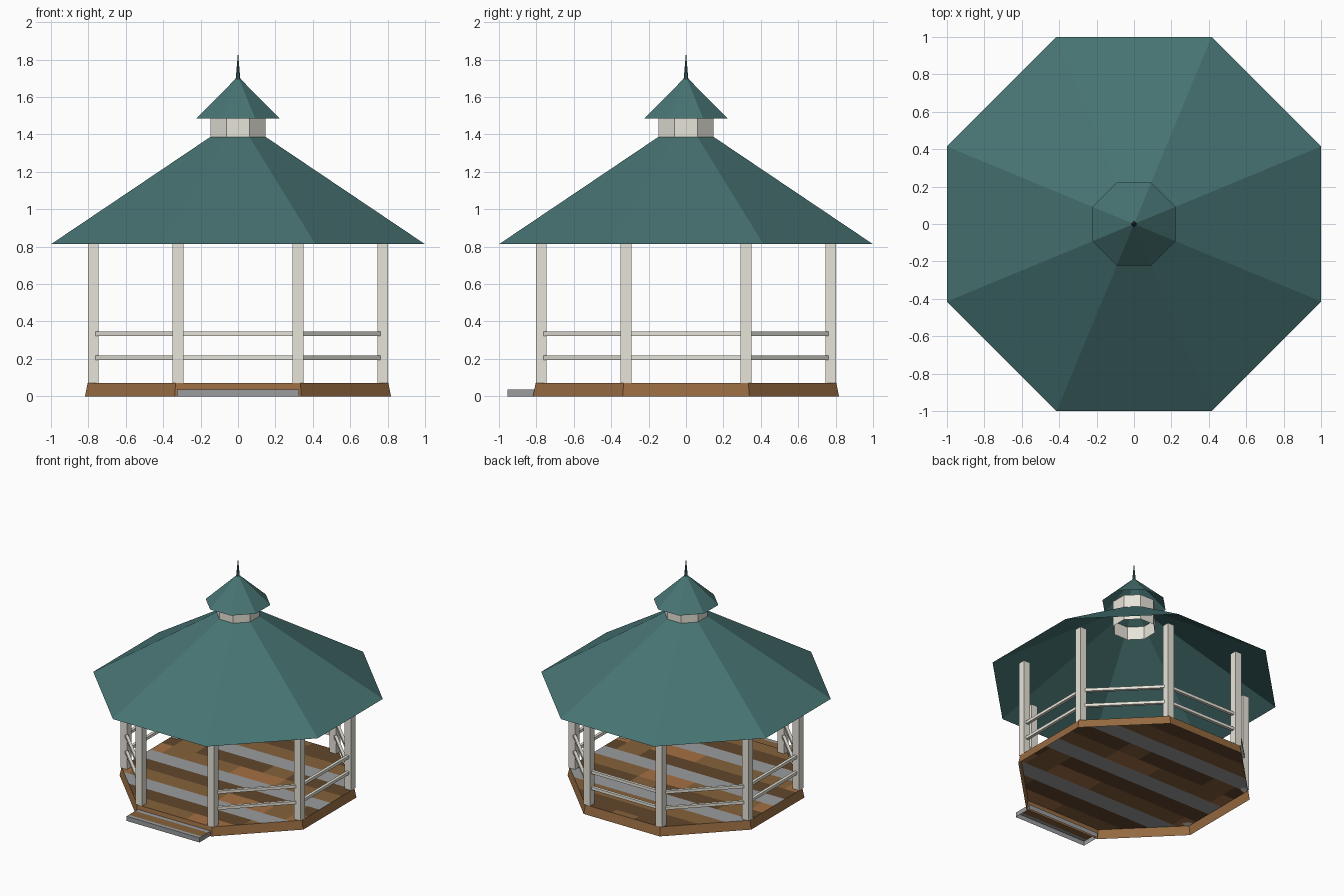
import bpy, bmesh, math, random
from mathutils import Vector, Matrix

if "Cube" in bpy.data.objects:
    bpy.data.objects.remove(bpy.data.objects["Cube"])

random.seed(4)
C8 = math.cos(math.pi / 8)


def mat(name, srgb):
    lin = [((c / 255 + 0.055) / 1.055) ** 2.4 for c in srgb]
    m = bpy.data.materials.new(name)
    m.diffuse_color = (*lin, 1)
    m.use_nodes = True
    m.node_tree.nodes["Principled BSDF"].inputs["Base Color"].default_value = m.diffuse_color
    return m


TEAL = mat("teal roof", (71, 116, 115))
DARK_TEAL = mat("dark teal", (62, 98, 102))
CREAM = mat("pale cream", (231, 228, 217))
BROWN = mat("brown wood", (150, 106, 65))
MID = mat("plank brown", (132, 97, 58))
DARK = mat("dark plank", (97, 70, 44))
ORANGE = mat("orange plank", (165, 112, 68))
GREY = mat("grey plank", (154, 156, 158))


def finish(name, bm, mats):
    me = bpy.data.meshes.new(name)
    bm.to_mesh(me)
    bm.free()
    for m in mats:
        me.materials.append(m)
    ob = bpy.data.objects.new(name, me)
    bpy.context.collection.objects.link(ob)
    return ob


def octagon(bm, a0, z0, a1, z1, caps=False):
    """Cone or frustum with flats facing the axes; a0, a1 are apothems."""
    bmesh.ops.create_cone(bm, cap_ends=caps, segments=8,
                          radius1=a0 / C8, radius2=a1 / C8, depth=z1 - z0,
                          matrix=Matrix.Translation((0, 0, (z0 + z1) / 2))
                          @ Matrix.Rotation(math.pi / 8, 4, 'Z'))
    bmesh.ops.remove_doubles(bm, verts=bm.verts, dist=1e-5)
    bm.normal_update()


def shell(name, m, *args, **kw):
    bm = bmesh.new()
    octagon(bm, *args, **kw)
    return finish(name, bm, [m])


def box(name, m, size, loc, turn=0):
    bm = bmesh.new()
    bmesh.ops.create_cube(bm, size=1, matrix=Matrix.Translation(loc)
                          @ Matrix.Rotation(turn, 4, 'Z') @ Matrix.Diagonal((*size, 1)))
    return finish(name, bm, [m])


def open_bottom(bm):
    bm.normal_update()
    bmesh.ops.delete(bm, geom=[f for f in bm.faces if f.normal.z < -0.9],
                     context='FACES')


def slice_at(bm, axis, values):
    for v in values:
        co, no = Vector(), Vector()
        co[axis], no[axis] = v, 1
        bmesh.ops.bisect_plane(bm, geom=bm.verts[:] + bm.edges[:] + bm.faces[:],
                               plane_co=co, plane_no=no)
    bm.normal_update()


# deck: hollow tapered octagon, its top cut into planks that run along x
PLANK, SHIFT = 0.143, -0.04
bm = bmesh.new()
octagon(bm, 0.818, 0, 0.804, 0.07, caps=True)
open_bottom(bm)
slice_at(bm, 1, [(k + 0.5) * PLANK + SHIFT for k in range(-6, 6)])
slice_at(bm, 0, [0.2 * i - 0.7 for i in range(8)])
for f in bm.faces:
    if f.normal.z < 0.9:
        continue
    k = round((f.calc_center_median().y - SHIFT) / PLANK)
    if k % 3 == 0 and abs(k) < 5:
        f.material_index = 4
    elif k % 3 == 1:
        f.material_index = random.choice((1, 1, 1, 3))
    else:
        f.material_index = random.choice((2, 2, 2, 1))
finish("deck", bm, [BROWN, MID, DARK, ORANGE, GREY])

# front step: hollow, grey edges with a brown plank in the middle
bm = bmesh.new()
bmesh.ops.create_cube(bm, size=1, matrix=Matrix.Translation((0, -0.877, 0.0185))
                      @ Matrix.Diagonal((0.65, 0.155, 0.037, 1)))
open_bottom(bm)
slice_at(bm, 1, [-0.925, -0.845])
for f in bm.faces:
    y = f.calc_center_median().y
    f.material_index = int(f.normal.z > 0.9 and -0.925 < y < -0.845)
finish("front_step", bm, [GREY, MID])

# corner posts, and two square rails on every side but the front
for i in range(8):
    a = math.radians(22.5 + 45 * i)
    box(f"post_{i + 1}", CREAM, (0.058, 0.058, 0.78),
        (0.838 * math.cos(a), 0.838 * math.sin(a), 0.46))
    b = math.radians(45 * i)
    if i != 6:
        for label, z in (("lower", 0.206), ("upper", 0.335)):
            box(f"{label}_rail_{i + 1}", CREAM, (0.023, 0.64, 0.023),
                (0.774 * math.cos(b), 0.774 * math.sin(b), z), b)

# main roof, lantern wall, small cap roof and spire
shell("main_roof", TEAL, 1.0, 0.813, 0, 1.486)
shell("lantern_wall", CREAM, 0.148, 1.28, 0.148, 1.486)
shell("cap_roof", TEAL, 0.223, 1.485, 0, 1.71)
shell("spire", DARK_TEAL, 0.013, 1.69, 0, 1.84, caps=True)
